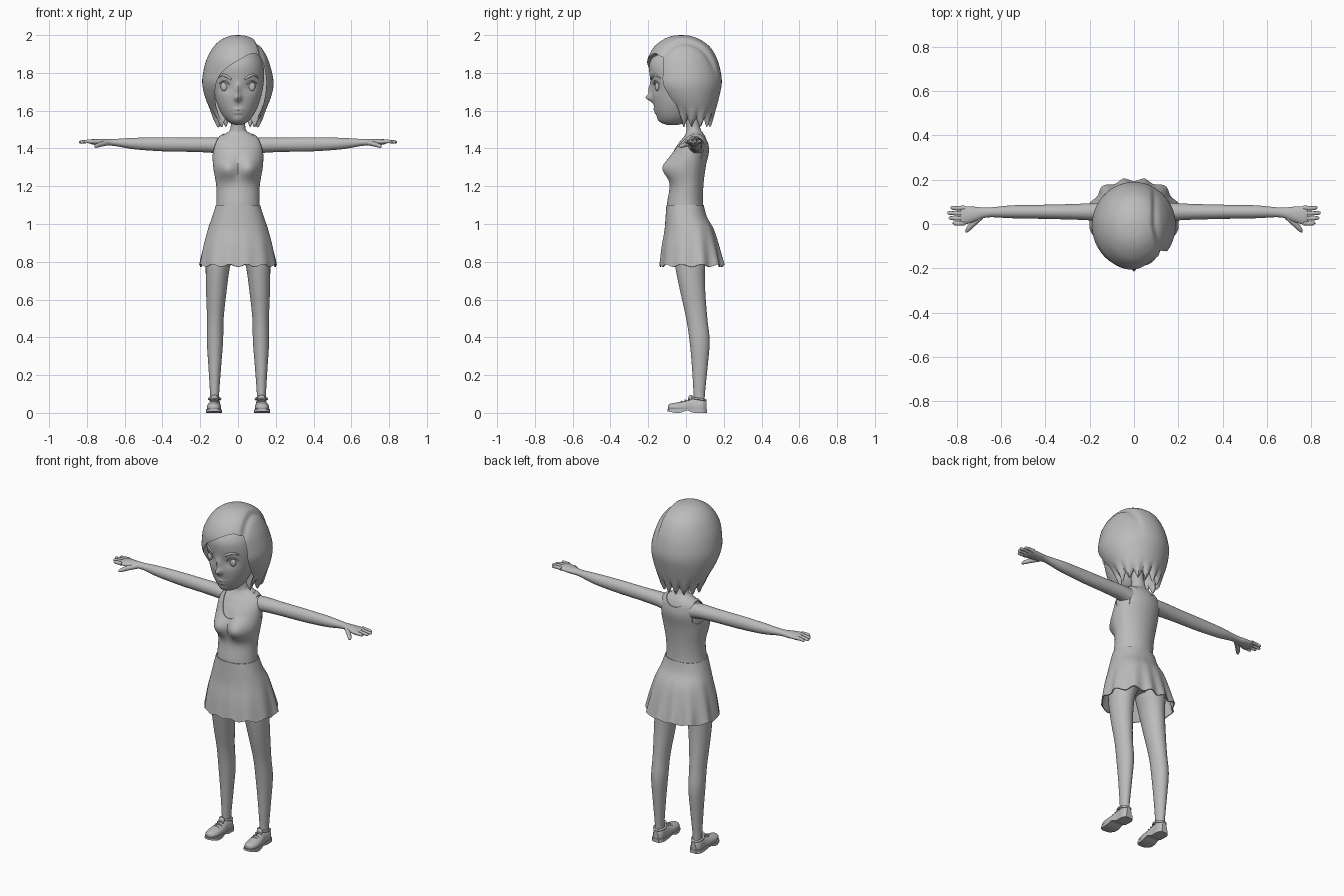
import bpy, bmesh
from math import sin, cos, pi, atan2, exp, copysign
from mathutils import Vector
from mathutils.bvhtree import BVHTree

if "Cube" in bpy.data.objects:
    bpy.data.objects.remove(bpy.data.objects["Cube"])

grey = bpy.data.materials.new("plain grey")
grey.use_nodes = True
grey.diffuse_color = (0.5, 0.5, 0.5, 1)
grey.node_tree.nodes["Principled BSDF"].inputs["Base Color"].default_value = grey.diffuse_color


# Axis frames: (along, u, v) to world
def upright(t, u, v): return Vector((u, v, t))
def sideways(t, u, v): return Vector((t, u, v))
def lengthways(t, u, v): return Vector((u, t, v))


def clamp(x): return max(0.0, min(1.0, x))


def gauss(a, b): return exp(-a * a - b * b)


def smooth(keys, steps):
    """Catmull-Rom interpolation of tuples."""
    out = []
    for i in range(len(keys) - 1):
        a, b, c, d = (keys[max(0, min(len(keys) - 1, i + k))] for k in (-1, 0, 1, 2))
        for s in range(steps):
            t = s / steps
            out.append([q + 0.5 * t * (r - p + t * (2 * p - 5 * q + 4 * r - s3 + t * (3 * (q - r) + s3 - p)))
                        for p, q, r, s3 in zip(a, b, c, d)])
    return out + [list(keys[-1])]


def add_object(name, bm):
    bmesh.ops.recalc_face_normals(bm, faces=bm.faces)
    mesh = bpy.data.meshes.new(name)
    bm.to_mesh(mesh)
    bm.free()
    obj = bpy.data.objects.new(name, mesh)
    bpy.context.collection.objects.link(obj)
    return obj


def loft(name, keys, frame=upright, sides=32, steps=6, mod=None, caps=True, power=1.0):
    """Skin of rings; each key is (along, u, radius u, v, radius v)."""
    bm, rings = bmesh.new(), []
    for t, u, ru, v, rv in smooth(keys, steps):
        ring = []
        for k in range(sides):
            c, s = cos(2 * pi * k / sides), sin(2 * pi * k / sides)
            p = frame(t, u + ru * copysign(abs(c) ** power, c), v + rv * copysign(abs(s) ** power, s))
            ring.append(bm.verts.new(mod(p) if mod else p))
        rings.append(ring)
    for a, b in zip(rings, rings[1:]):
        for k in range(sides):
            n = (k + 1) % sides
            bm.faces.new((a[k], a[n], b[n], b[k]))
    if caps:
        bm.faces.new(rings[0])
        bm.faces.new(rings[-1])
    return add_object(name, bm)


def tube(name, points, radii):
    curve = bpy.data.curves.new(name, "CURVE")
    curve.dimensions, curve.bevel_depth, curve.bevel_resolution = "3D", 1, 3
    curve.use_fill_caps = True
    path = smooth([(*p, r) for p, r in zip(points, radii)], 5)
    line = curve.splines.new("POLY")
    line.points.add(len(path) - 1)
    for pt, (x, y, z, r) in zip(line.points, path):
        pt.co, pt.radius = (x, y, z, 1), r
    obj = bpy.data.objects.new(name, curve)
    bpy.context.collection.objects.link(obj)
    return obj


def ball(name, centre, radii):
    bm = bmesh.new()
    bmesh.ops.create_uvsphere(bm, u_segments=20, v_segments=12, radius=1)
    for v in bm.verts:
        v.co = Vector(centre) + v.co * Vector(radii)
    return add_object(name, bm)


def prism(outline, start, end, frame):
    bm = bmesh.new()
    low, high = ([bm.verts.new(frame(t, u, v)) for u, v in outline] for t in (start, end))
    bm.faces.new(low)
    bm.faces.new(high)
    for k in range(len(low)):
        n = (k + 1) % len(low)
        bm.faces.new((low[k], low[n], high[n], high[k]))
    return add_object("cutter", bm)


def oval(u, v, ru, rv):
    return [(u + ru * cos(k * pi / 24), v + rv * sin(k * pi / 24)) for k in range(48)]


def finish(obj, mirror=False, cutters=(), thickness=0, angle=40):
    if thickness:
        obj.modifiers.new("cloth", "SOLIDIFY").thickness = thickness
    for cutter in cutters:
        cut = obj.modifiers.new("cut", "BOOLEAN")
        cut.operation, cut.solver, cut.object = "DIFFERENCE", "EXACT", cutter
    if mirror:
        obj.modifiers.new("mirror", "MIRROR")
    bpy.ops.object.select_all(action="DESELECT")
    obj.select_set(True)
    bpy.context.view_layer.objects.active = obj
    bpy.ops.object.convert(target="MESH")
    bpy.ops.object.shade_smooth_by_angle(angle=angle * pi / 180)
    obj.data.materials.clear()
    obj.data.materials.append(grey)
    for cutter in cutters:
        bpy.data.objects.remove(cutter)


# Torso and neck
def bust(p):
    if p.y < 0.03:
        p.y -= 0.046 * gauss((abs(p.x) - 0.06) / 0.055, (p.z - 1.295) / 0.055)
    return p


torso_keys = [(.86, 0, .05, .02, .05), (.92, 0, .12, .02, .095), (1, 0, .126, .005, .098),
              (1.1, 0, .111, -.005, .092), (1.2, 0, .111, .003, .085), (1.3, 0, .127, .008, .092),
              (1.38, 0, .131, .025, .092), (1.43, 0, .124, .038, .075), (1.46, 0, .1, .045, .058),
              (1.48, 0, .065, .045, .046), (1.5, 0, .042, .04, .038), (1.56, 0, .036, .03, .033),
              (1.62, 0, .036, .02, .033)]
torso = loft("torso", torso_keys, sides=64, mod=bust)

# Sleeveless top: inflated torso with neckline and armholes cut out
top = torso.copy()
top.data = torso.data.copy()
top.name = "sleeveless_top"
bpy.context.collection.objects.link(top)
for v in top.data.vertices:
    v.co += v.normal * 0.004
finish(torso)
finish(top, cutters=[prism(oval(0, 1.5, .085, .15), -.4, .04, lengthways),
                     prism(oval(0, 1.53, .085, .1), .035, .4, lengthways),
                     prism(oval(0, 1.6, .08, .09), -.4, .4, lengthways),
                     prism(oval(.055, 1.405, .055, .065), .1, .4, sideways),
                     prism(oval(.055, 1.405, .055, .065), -.4, -.1, sideways)])


# Skirt with pleats that deepen towards the hem
def pleat(p):
    a = atan2(p.y - 0.03, p.x)
    f = clamp((1.04 - p.z) / 0.26) ** 1.5
    depth = 0.045 if p.y > 0.03 else 0.015
    r = 1 - depth * f * cos(12 * a)
    return Vector((p.x * r, 0.03 + (p.y - 0.03) * r, p.z - 0.007 * f * cos(12 * a)))


skirt = loft("skirt", [(1.1, 0, .117, -.005, .099), (1.04, 0, .136, .001, .109), (.97, 0, .16, .017, .131),
                       (.88, 0, .184, .023, .152), (.78, 0, .203, .03, .17)],
             sides=96, mod=pleat, caps=False, power=.88)
finish(skirt, thickness=.006)

# Legs
finish(loft("leg", [(.95, .075, .07, .03, .085), (.86, .093, .077, .025, .086), (.77, .107, .064, .022, .078),
                    (.64, .115, .054, .036, .066), (.5, .12, .044, .057, .056), (.38, .122, .043, .072, .053),
                    (.25, .123, .034, .073, .042), (.1, .124, .024, .07, .03), (.05, .124, .024, .07, .03)]),
       mirror=True)

# Shoes: upper, sole, collar, tongue and laces
shoe_keys = [(-.095, .128, .008, .03, .008), (-.085, .128, .026, .03, .018), (-.05, .128, .037, .03, .025),
             (0, .126, .036, .03, .036), (.04, .124, .031, .03, .05), (.085, .124, .031, .03, .052),
             (.108, .124, .016, .03, .035)]


def flat_base(p): return Vector((p.x, p.y, max(p.z, .012)))


def sole_shape(p):
    arch = .012 * gauss((p.y - .005) / .022, 0) + .008 * clamp((-.06 - p.y) / .035)
    return Vector((p.x, p.y, .02 if p.z > .03 else arch))


finish(loft("shoe", shoe_keys, lengthways, mod=flat_base), mirror=True)
finish(loft("shoe_sole", [(y * 1.02, x, r + .004, z, h) for y, x, r, z, h in shoe_keys],
            lengthways, mod=sole_shape), mirror=True)
finish(tube("shoe_collar", [(.124 + .03 * cos(k * pi / 6), .066 + .036 * sin(k * pi / 6),
                             .074 - .006 * sin(k * pi / 6)) for k in range(13)], [.006] * 13), mirror=True)
finish(ball("shoe_tongue", (.125, .025, .078), (.018, .012, .018)), mirror=True)
for k in range(3):
    y, z = -.022 + .018 * k, .061 + .007 * k
    finish(tube("shoe_lace", [(.105, y, z - .008), (.125, y, z), (.145, y, z - .008)], [.004] * 3), mirror=True)

# Arms with palms, fingers and thumbs
finish(loft("arm", [(.08, .055, .045, 1.41, .045), (.14, .055, .042, 1.418, .041), (.25, .055, .036, 1.42, .038),
                    (.4, .055, .032, 1.422, .037), (.55, .055, .029, 1.426, .03), (.66, .052, .022, 1.432, .018),
                    (.72, .044, .034, 1.433, .018), (.77, .038, .042, 1.435, .014),
                    (.785, .038, .038, 1.435, .008)], sideways), mirror=True)
for k, tip in enumerate((.818, .836, .842, .828)):
    y = .004 + .023 * k
    finish(tube("finger", [(.765, y, 1.436), (.8, y - .002, 1.437), (tip - .008, y, 1.434), (tip, y, 1.433)],
                [.011, .0095, .008, .003]), mirror=True)
finish(tube("thumb", [(.69, .035, 1.43), (.725, .002, 1.422), (.75, -.025, 1.413), (.757, -.037, 1.408)],
            [.014, .013, .01, .004]), mirror=True)


# Head with sculpted nose, eye sockets, lips and chin
def features(p):
    if p.y < -.05:
        x, z = p.x, p.z
        p.y += (-.035 * gauss(x / .017, (z - 1.668) / .018) - .016 * gauss(x / .014, (z - 1.71) / .03)
                + .012 * gauss((abs(x) - .065) / .035, (z - 1.725) / .03)
                - .007 * gauss(x / .028, (z - 1.607) / .007) - .007 * gauss(x / .024, (z - 1.589) / .007)
                - .006 * gauss(x / .03, (z - 1.55) / .02))
    return p


head = loft("head", [(1.525, 0, .018, -.07, .03), (1.54, 0, .05, -.067, .066), (1.58, 0, .084, -.062, .095),
                     (1.65, 0, .115, -.055, .12), (1.75, 0, .136, -.05, .137), (1.85, 0, .132, -.045, .148),
                     (1.92, 0, .09, -.04, .1), (1.94, 0, .03, -.04, .03)], sides=96, steps=10, mod=features)
surface = BVHTree.FromPolygons([v.co for v in head.data.vertices], [f.vertices for f in head.data.polygons])


def on_face(x, z, out=0.0):
    y = surface.ray_cast(Vector((x, -1, z)), Vector((0, 1, 0)))[0].y
    return (x, y - out, z)


finish(head)
finish(ball("eye", on_face(.073, 1.727), (.019, .012, .024)), mirror=True)
finish(tube("upper_eyelid", [on_face(x, z) for x, z in ((.045, 1.733), (.06, 1.753), (.08, 1.756), (.1, 1.742))],
            [.002, .004, .004, .002]), mirror=True)
finish(tube("eyebrow", [on_face(x, z) for x, z in ((.036, 1.766), (.06, 1.782), (.085, 1.789), (.108, 1.772))],
            [.005, .007, .006, .002]), mirror=True)


# Hair: parted cap with a jagged lower edge and a cut face opening
def strands(p):
    part = .085 + .35 * max(0, -p.y) ** 1.2
    step = clamp((p.x - part + .01) / .02) * clamp((p.z - 1.72) / .12)
    groove = gauss((p.x - part - .012) / .014, 0) * clamp((p.z - 1.8) / .08)
    centre = Vector((0, 0, 1.75))
    p = centre + (p - centre) * (1 - .035 * step - .025 * groove)
    turn = atan2(p.y - .03, p.x) * 14 / (2 * pi)
    p.z -= clamp((1.62 - p.z) / .07) * (.05 * abs((turn % 1) * 2 - 1) - .02)
    return p


hair = loft("hair", [(2, 0, .004, -.025, .004), (1.995, 0, .045, -.025, .05), (1.975, 0, .09, -.023, .1),
                     (1.935, 0, .132, -.021, .15), (1.87, 0, .167, -.019, .185), (1.8, 0, .185, -.01, .195),
                     (1.74, 0, .189, -.004, .193), (1.67, 0, .174, .012, .163), (1.6, 0, .144, .032, .124),
                     (1.545, 0, .112, .04, .094), (1.552, 0, .098, .04, .082), (1.62, 0, .09, .04, .08),
                     (1.64, 0, .06, .04, .05)], sides=112, mod=strands)
opening = smooth([(-.088, 1.46), (-.09, 1.54), (-.115, 1.62), (-.12, 1.72), (-.088, 1.8), (0, 1.865), (.085, 1.903),
                  (.13, 1.86), (.15, 1.75), (.133, 1.63), (.095, 1.54), (.09, 1.46)], 5)
finish(hair, cutters=[prism(opening, -.5, -.02, lengthways)], angle=35)
